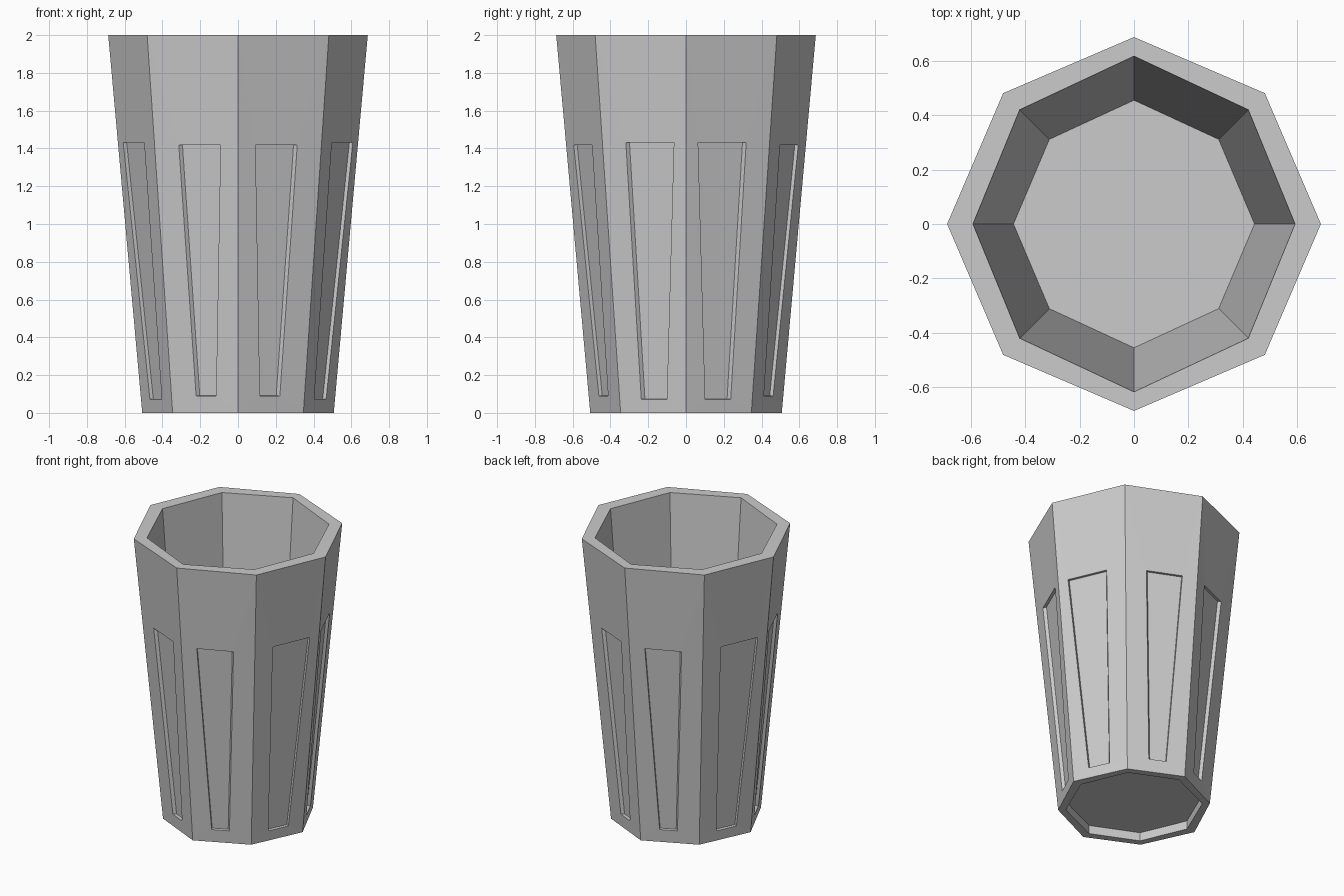
import bpy, bmesh
from math import sin, cos, pi
from mathutils import Vector

if "Cube" in bpy.data.objects:
    bpy.data.objects.remove(bpy.data.objects["Cube"])

H, R0, R1 = 2.0, 0.507, 0.687


def ring(rx, ry, rd, z):
    """Octagon points with corners on the axes and the diagonals."""
    radii = [rx, rd, ry, rd] * 2
    return [Vector((r * cos(i * pi / 4), r * sin(i * pi / 4), z))
            for i, r in enumerate(radii)]


def bridge(bm, a, b):
    """Join two closed loops of verts with quads."""
    n = len(a)
    for i in range(n):
        bm.faces.new((a[i], a[(i + 1) % n], b[(i + 1) % n], b[i]))


bm = bmesh.new()


def add(points):
    return [bm.verts.new(p) for p in points]


outer_bottom = add(ring(R0, R0, R0 * 0.965, 0))
outer_top = add(ring(R1, R1, R1 * 0.99, H))

# Panel shape as (height, start, end), fractions run from axis corner to diagonal corner
front_panel = [(0.09, 0.33, 0.63), (1.417, 0.21, 0.71)]
side_panel = [(0.072, 0.29, 0.675), (1.432, 0.145, 0.72)]
DEPTH, SKEW = 0.02, 0.012

# Outer wall: eight flat sides, each with a shallow tapered recess
for i in range(8):
    j = (i + 1) % 8
    frame = [outer_bottom[i], outer_bottom[j], outer_top[j], outer_top[i]]
    axis, diag = (i, j) if i % 2 == 0 else (j, i)
    panel = side_panel if axis % 4 == 0 else front_panel
    along = (outer_top[diag].co - outer_top[axis].co).normalized()
    up = outer_top[i].co - outer_bottom[i].co
    normal = (outer_bottom[j].co - outer_bottom[i].co).cross(up).normalized()
    corners, back = [], []
    for z, f0, f1 in panel:
        a = outer_bottom[axis].co.lerp(outer_top[axis].co, z / H)
        d = outer_bottom[diag].co.lerp(outer_top[diag].co, z / H)
        pair = [a.lerp(d, f0), a.lerp(d, f1)]
        deep = [pair[0] - normal * DEPTH, pair[1] - normal * DEPTH - along * SKEW]
        if axis == j:
            pair.reverse()
            deep.reverse()
        corners.append(pair)
        back.append(deep)
    rim = add(corners[0] + corners[1][::-1])
    floor = add(back[0] + back[1][::-1])
    bridge(bm, frame, rim)
    bridge(bm, rim, floor)
    bm.faces.new(floor)

# Rim, inner wall and inside floor
inner_top = add(ring(0.592, 0.617, 0.594, H))
inner_floor = add(ring(0.443, 0.455, 0.44, 0.1))
bridge(bm, outer_top, inner_top)
bridge(bm, inner_top, inner_floor)
bm.faces.new(inner_floor)

# Foot ring and recessed underside
foot = add(ring(0.445, 0.45, 0.44, 0))
under = add(ring(0.445, 0.45, 0.44, 0.06))
bridge(bm, foot, outer_bottom)
bridge(bm, under, foot)
bm.faces.new(under)

bmesh.ops.recalc_face_normals(bm, faces=bm.faces)
mesh = bpy.data.meshes.new("cup")
bm.to_mesh(mesh)
bm.free()
cup = bpy.data.objects.new("cup", mesh)
bpy.context.collection.objects.link(cup)
